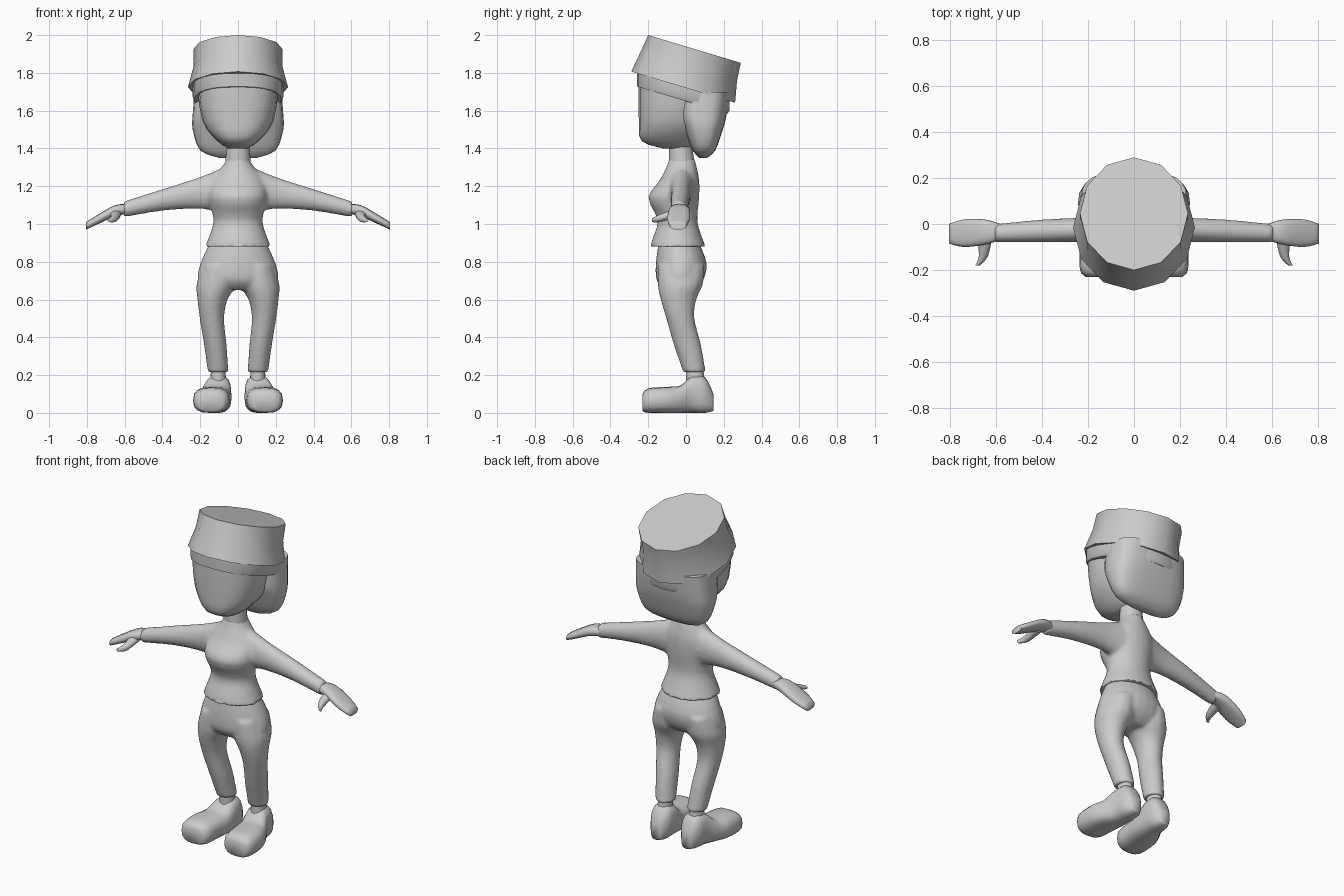
import bpy, bmesh, math
from mathutils import Vector

cube = bpy.data.objects.get("Cube")
if cube:
    bpy.data.objects.remove(cube, do_unlink=True)

COLOUR = (0.6, 0.6, 0.6, 1)
grey = bpy.data.materials.new("plain_grey")
grey.use_nodes = True
grey.diffuse_color = COLOUR
grey.node_tree.nodes["Principled BSDF"].inputs["Base Color"].default_value = COLOUR


def flow(keys, steps):
    """Fill in rings between the key rings along a smooth spline."""
    keys = [Vector(key) for key in keys]
    padded = [keys[0]] + keys + [keys[-1]]
    rings = []
    for before, start, end, after in zip(padded, padded[1:], padded[2:], padded[3:]):
        for step in range(steps):
            t = step / steps
            lean_in, lean_out = (end - before) / 2, (after - start) / 2
            bend = start * 3 - end * 3 + lean_in * 2 + lean_out
            twist = start * 2 - end * 2 + lean_in + lean_out
            rings.append(start + lean_in * t - bend * t ** 2 + twist * t ** 3)
    return rings + [keys[-1]]


def loft(bm, axis, keys, sides=16, power=2.0, side=1, tilt=0.0, steps=3):
    """Skin rings of (position, low and high of one axis, low and high of the other)."""
    loops = []
    for place, a_low, a_high, b_low, b_high in flow(keys, steps):
        loop = []
        for i in range(sides):
            angle = math.tau * i / sides + math.pi / 2
            c, s = math.cos(angle), math.sin(angle)
            round_a = math.copysign(abs(c) ** (2 / power), c)
            round_b = math.copysign(abs(s) ** (2 / power), s)
            a = (a_low + a_high) / 2 + (a_high - a_low) / 2 * round_a
            b = (b_low + b_high) / 2 + (b_high - b_low) / 2 * round_b
            x, y, z = {"x": (place, a, b), "y": (a, place, b), "z": (a, b, place)}[axis]
            loop.append(bm.verts.new((x * side, y, z + tilt * y)))
        loops.append(loop)
    faces = [bm.faces.new(loops[0]), bm.faces.new(loops[-1])]
    for low, high in zip(loops, loops[1:]):
        for i in range(sides):
            j = (i + 1) % sides
            faces.append(bm.faces.new((low[i], low[j], high[j], high[i])))
    bmesh.ops.recalc_face_normals(bm, faces=faces)


def level(z, half_width, front, back):
    """A horizontal ring centred on the body."""
    return z, -half_width, half_width, front, back


def finish(name, bm, fused=False, sharp_angle=50):
    mesh = bpy.data.meshes.new(name)
    bm.to_mesh(mesh)
    bm.free()
    mesh.materials.append(grey)
    part = bpy.data.objects.new(name, mesh)
    bpy.context.collection.objects.link(part)
    bpy.ops.object.select_all(action="DESELECT")
    part.select_set(True)
    bpy.context.view_layer.objects.active = part
    if fused:
        fuse = part.modifiers.new("Fuse", "REMESH")
        fuse.mode = "VOXEL"
        fuse.voxel_size = 0.011
        fuse.use_smooth_shade = True
        soften = part.modifiers.new("Soften", "SMOOTH")
        soften.iterations = 5
    bpy.ops.object.shade_smooth_by_angle(angle=math.radians(sharp_angle))


# Hat: faceted, flared and tipped back
bm = bmesh.new()
loft(bm, "z", [level(1.72, 0.265, -0.29, 0.26),
               level(1.84, 0.235, -0.24, 0.27),
               level(1.94, 0.235, -0.2, 0.29)], sides=12, tilt=-0.3, steps=1)
finish("hat", bm, sharp_angle=35)

# Head with flat face and narrow jaw
bm = bmesh.new()
loft(bm, "z", [level(1.4, 0.05, -0.12, 0.02),
               level(1.44, 0.11, -0.235, 0.07),
               level(1.55, 0.19, -0.25, 0.11),
               level(1.78, 0.22, -0.25, 0.13)], sides=20, power=2.4)
finish("head", bm)

# Hair: tilted fringe under the hat, bob at the back
bm = bmesh.new()
loft(bm, "z", [level(1.65, 0.23, -0.26, 0.22),
               level(1.67, 0.24, -0.26, 0.23),
               level(1.73, 0.24, -0.26, 0.23)], sides=24, power=2.4, tilt=-0.3, steps=1)
finish("hair_fringe", bm)
bm = bmesh.new()
loft(bm, "z", [level(1.35, 0.1, 0.07, 0.11),
               level(1.39, 0.2, 0.035, 0.155),
               level(1.5, 0.24, -0.01, 0.195),
               level(1.58, 0.24, -0.04, 0.215),
               level(1.7, 0.23, -0.04, 0.23)], sides=24, power=3)
finish("hair_bob", bm)

# Neck
bm = bmesh.new()
loft(bm, "z", [level(1.29, 0.07, -0.09, 0.05), level(1.43, 0.06, -0.09, 0.03)])
finish("neck", bm)

# Jumper: torso and both sleeves fused together
bm = bmesh.new()
loft(bm, "z", [level(0.88, 0.175, -0.19, 0.105),
               level(0.93, 0.155, -0.175, 0.085),
               level(1.02, 0.13, -0.15, 0.06),
               level(1.14, 0.155, -0.2, 0.07),
               level(1.23, 0.14, -0.14, 0.07),
               level(1.31, 0.08, -0.1, 0.055),
               level(1.345, 0.06, -0.09, 0.045)], sides=24)
for side in (1, -1):
    loft(bm, "x", [(0.08, -0.1, 0.05, 1.06, 1.3),
                   (0.2, -0.08, 0.03, 1.08, 1.25),
                   (0.4, -0.08, 0.02, 1.07, 1.185),
                   (0.605, -0.08, 0, 1.035, 1.12)], side=side)
finish("jumper", bm, fused=True)

# Trousers: hips and both legs fused together
bm = bmesh.new()
loft(bm, "z", [level(0.65, 0.12, -0.11, 0.04),
               level(0.7, 0.21, -0.155, 0.09),
               level(0.79, 0.2, -0.16, 0.11),
               level(0.9, 0.15, -0.145, 0.07)], sides=24)
for side in (1, -1):
    loft(bm, "z", [(0.215, 0.05, 0.16, -0.015, 0.105),
                   (0.36, 0.06, 0.18, -0.065, 0.08),
                   (0.5, 0.073, 0.203, -0.105, 0.045),
                   (0.6, 0.055, 0.215, -0.135, 0.055),
                   (0.68, 0.01, 0.22, -0.15, 0.09),
                   (0.78, 0.02, 0.19, -0.15, 0.1)], side=side)
finish("trousers", bm, fused=True)

for side, word in ((1, "left"), (-1, "right")):
    # Ankle
    bm = bmesh.new()
    loft(bm, "z", [(0.15, 0.06, 0.15, 0, 0.1), (0.25, 0.07, 0.14, 0, 0.09)], side=side)
    finish(word + "_ankle", bm)

    # Shoe: wide rounded toe, raised heel, flat sole
    bm = bmesh.new()
    loft(bm, "y", [(-0.23, 0.08, 0.21, 0.01, 0.1),
                   (-0.2, 0.05, 0.235, 0, 0.13),
                   (-0.1, 0.04, 0.235, 0, 0.138),
                   (-0.03, 0.035, 0.21, 0, 0.145),
                   (0.03, 0.035, 0.18, 0, 0.195),
                   (0.1, 0.04, 0.165, 0, 0.19),
                   (0.145, 0.07, 0.135, 0.01, 0.1)], power=2.7, side=side)
    finish(word + "_shoe", bm, sharp_angle=80)

    # Mitten hand with thumb
    bm = bmesh.new()
    loft(bm, "x", [(0.58, -0.07, 0, 1.055, 1.105),
                   (0.65, -0.09, 0.02, 1.04, 1.1),
                   (0.74, -0.1, 0.02, 1, 1.05),
                   (0.805, -0.085, 0, 0.97, 1.01)], power=2.5, side=side)
    loft(bm, "y", [(-0.18, 0.67, 0.69, 1.01, 1.03),
                   (-0.14, 0.635, 0.675, 1.01, 1.05),
                   (-0.05, 0.615, 0.68, 1.035, 1.085)], sides=12, side=side)
    finish(word + "_hand", bm, sharp_angle=70)
